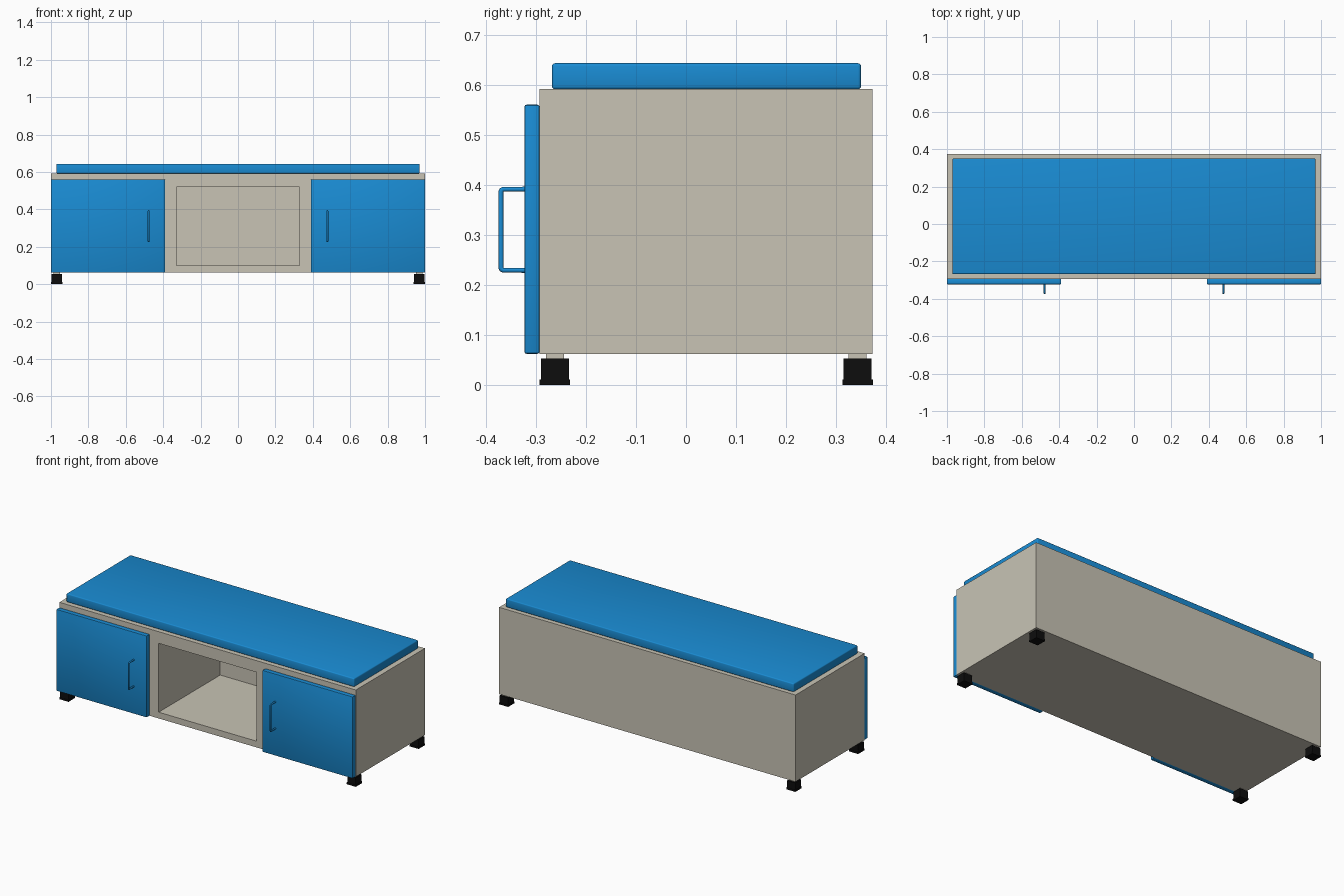
import bpy, math
from mathutils import Vector

if "Cube" in bpy.data.objects:
    bpy.data.objects.remove(bpy.data.objects["Cube"])


def material(name, rgb):
    m = bpy.data.materials.new(name)
    m.diffuse_color = (*rgb, 1)
    m.use_nodes = True
    m.node_tree.nodes["Principled BSDF"].inputs["Base Color"].default_value = m.diffuse_color
    return m


BEIGE = material("beige", (0.58, 0.55, 0.46))
BLUE = material("blue", (0.01, 0.26, 0.65))
BLACK = material("black", (0.004, 0.004, 0.004))


def apply_modifier(ob, name):
    bpy.context.view_layer.objects.active = ob
    bpy.ops.object.modifier_apply(modifier=name)


def box(name, x, y, z, mat, bevel=0, segments=3):
    """Box spanning the (min, max) ranges, optionally with rounded edges."""
    lo, hi = Vector((x[0], y[0], z[0])), Vector((x[1], y[1], z[1]))
    bpy.ops.mesh.primitive_cube_add(size=1, location=(lo + hi) / 2)
    ob = bpy.context.object
    ob.name = name
    ob.scale = hi - lo
    bpy.ops.object.transform_apply(location=False, rotation=False, scale=True)
    ob.data.materials.append(mat)
    if bevel:
        mod = ob.modifiers.new("Round", 'BEVEL')
        mod.width, mod.segments = bevel, segments
        apply_modifier(ob, "Round")
        bpy.ops.object.shade_smooth_by_angle(angle=math.radians(40))
    return ob


def handle(name, x):
    """Round bar bent into a U, its ends set in the door."""
    curve = bpy.data.curves.new(name, 'CURVE')
    curve.dimensions = '3D'
    curve.bevel_depth, curve.bevel_resolution = 0.005, 2
    c = 0.005
    yo, z0, z1 = -0.370, 0.229, 0.391
    path = [(-0.320, z0), (yo + c, z0), (yo + c * .3, z0 + c * .3), (yo, z0 + c),
            (yo, z1 - c), (yo + c * .3, z1 - c * .3), (yo + c, z1), (-0.320, z1)]
    sp = curve.splines.new('POLY')
    sp.points.add(len(path) - 1)
    for p, (y, z) in zip(sp.points, path):
        p.co = (x, y, z, 1)
    ob = bpy.data.objects.new(name, curve)
    bpy.context.collection.objects.link(ob)
    curve.materials.append(BLUE)
    bpy.ops.object.select_all(action='DESELECT')
    ob.select_set(True)
    bpy.context.view_layer.objects.active = ob
    bpy.ops.object.convert(target='MESH')
    bpy.ops.object.shade_smooth_by_angle(angle=math.radians(50))


# Cabinet body with an open niche in the middle
body = box("cabinet_body", (-1, 1), (-0.293, 0.373), (0.062, 0.591), BEIGE)
cutter = box("niche_cutter", (-0.33, 0.33), (-0.5, 0.30), (0.10, 0.52), BEIGE)
cut = body.modifiers.new("Niche", 'BOOLEAN')
cut.object, cut.operation, cut.solver = cutter, 'DIFFERENCE', 'EXACT'
apply_modifier(body, "Niche")
bpy.data.objects.remove(cutter)

# Seat cushion
box("seat_cushion", (-0.971, 0.971), (-0.268, 0.350), (0.591, 0.643), BLUE, 0.006)

for side, s in (("left", -1), ("right", 1)):
    # Doors and their handles
    box(side + "_door", sorted((s * 0.39, s * 1.0)), (-0.323, -0.293),
        (0.062, 0.560), BLUE, 0.004, 2)
    handle(side + "_door_handle", s * 0.478)
    # Feet: stem, block and base plate
    for end, y in (("front", -0.262), ("back", 0.343)):
        x = s * 0.969
        for part, r, z, mat in (("stem", 0.018, (0.050, 0.064), BEIGE),
                                ("foot", 0.028, (0.010, 0.053), BLACK),
                                ("foot_base", 0.0305, (0, 0.011), BLACK)):
            box(f"{end}_{side}_{part}", (x - r, x + r), (y - r, y + r), z, mat)
